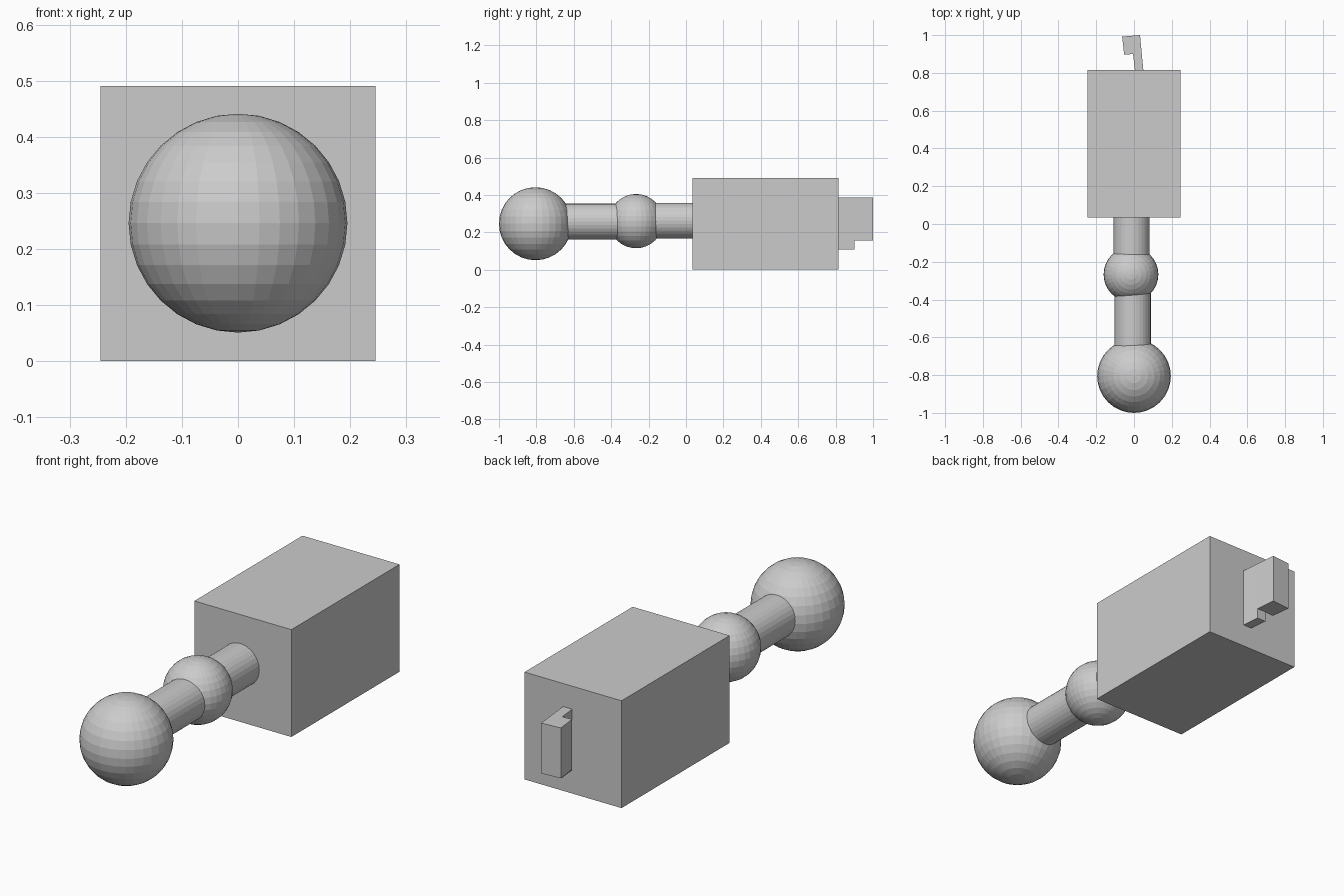
import bpy, bmesh
from math import pi

if "Cube" in bpy.data.objects:
    bpy.data.objects.remove(bpy.data.objects["Cube"])

grey = bpy.data.materials.new("light grey")
grey.diffuse_color = (0.6, 0.6, 0.6, 1)
grey.use_nodes = True
grey.node_tree.nodes["Principled BSDF"].inputs["Base Color"].default_value = grey.diffuse_color


def finish(name):
    ob = bpy.context.object
    ob.name = name
    ob.data.materials.append(grey)
    return ob


def ball(name, loc, r):
    bpy.ops.mesh.primitive_uv_sphere_add(segments=32, ring_count=16, radius=r, location=loc)
    finish(name)


def rod(name, x, z, y0, y1, r):
    bpy.ops.mesh.primitive_cylinder_add(vertices=32, radius=r, depth=y1 - y0,
                                        location=(x, (y0 + y1) / 2, z), rotation=(pi / 2, 0, 0))
    finish(name)


def prism(name, outline, z0, z1):
    bm = bmesh.new()
    base = bm.faces.new([bm.verts.new((x, y, z0)) for x, y in outline])
    top = bmesh.ops.extrude_face_region(bm, geom=[base])["geom"]
    bmesh.ops.translate(bm, vec=(0, 0, z1 - z0),
                        verts=[v for v in top if isinstance(v, bmesh.types.BMVert)])
    bmesh.ops.recalc_face_normals(bm, faces=bm.faces[:])
    me = bpy.data.meshes.new(name)
    bm.to_mesh(me)
    bm.free()
    me.materials.append(grey)
    bpy.context.collection.objects.link(bpy.data.objects.new(name, me))


# Balls and the rods joining them
ball("end_ball", (0, -0.805, 0.246), 0.195)
ball("joint_ball", (-0.016, -0.267, 0.26), 0.145)
rod("front_rod", -0.007, 0.257, -0.72, -0.33, 0.096)
rod("rear_rod", -0.013, 0.262, -0.21, 0.06, 0.096)

# Box body
bpy.ops.mesh.primitive_cube_add(size=1, location=(0, 0.425, 0.245))
body = finish("body")
body.scale = (0.49, 0.78, 0.49)

# Slightly turned hook on the back: stem and overhanging tip
prism("hook_stem", [(0.005, 0.81), (0.05, 0.81), (0.041, 0.902), (-0.005, 0.902)], 0.107, 0.385)
prism("hook_tip", [(-0.052, 0.897), (0.041, 0.902), (0.032, 1.0), (-0.063, 0.992)], 0.155, 0.385)
